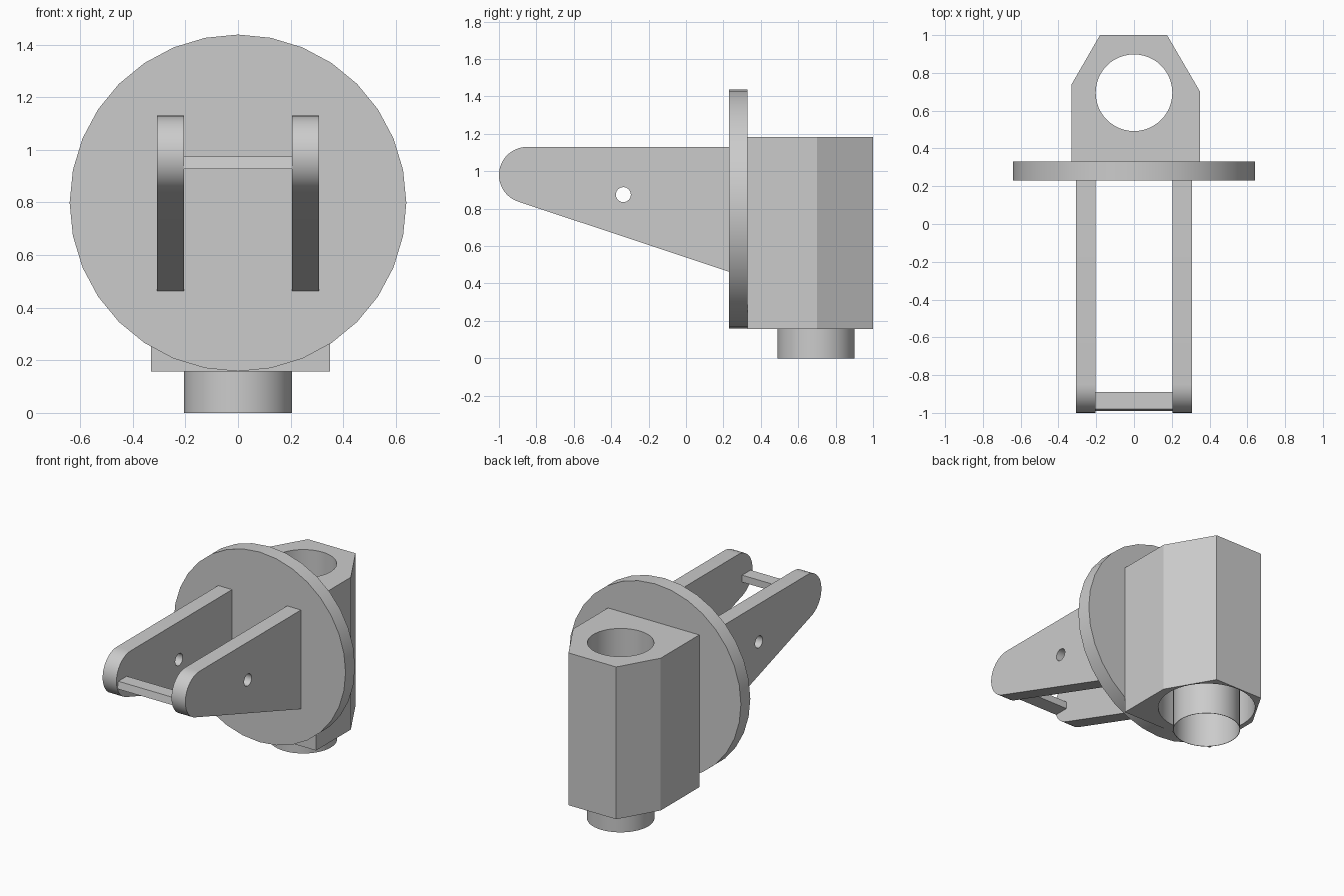
import bpy, bmesh
from math import sin, cos, pi, atan2, radians

cube = bpy.data.objects.get("Cube")
if cube:
    bpy.data.objects.remove(cube, do_unlink=True)

grey = bpy.data.materials.new("plain grey")
grey.use_nodes = True
colour = (0.6, 0.6, 0.6, 1)
grey.diffuse_color = colour
grey.node_tree.nodes["Principled BSDF"].inputs["Base Color"].default_value = colour


def arc(cu, cv, r, start=0, end=2 * pi, n=48, closed=True):
    """Points on a circle, or on an arc with both ends when not closed."""
    count = n if closed else n + 1
    return [(cu + r * cos(start + (end - start) * i / n),
             cv + r * sin(start + (end - start) * i / n)) for i in range(count)]


def prism(name, profile, axis, low, high):
    """Extrude a flat profile along an axis."""
    place = {"x": lambda u, v, w: (w, u, v),
             "y": lambda u, v, w: (u, w, v),
             "z": lambda u, v, w: (u, v, w)}[axis]
    bm = bmesh.new()
    ends = [[bm.verts.new(place(u, v, w)) for u, v in profile] for w in (low, high)]
    for ring in ends:
        bm.faces.new(ring)
    n = len(profile)
    for i in range(n):
        j = (i + 1) % n
        bm.faces.new((ends[0][i], ends[0][j], ends[1][j], ends[1][i]))
    bmesh.ops.recalc_face_normals(bm, faces=bm.faces)
    mesh = bpy.data.meshes.new(name)
    bm.to_mesh(mesh)
    bm.free()
    mesh.materials.append(grey)
    obj = bpy.data.objects.new(name, mesh)
    bpy.context.collection.objects.link(obj)
    return obj


def activate(obj):
    bpy.ops.object.select_all(action="DESELECT")
    obj.select_set(True)
    bpy.context.view_layer.objects.active = obj


def cut(obj, cutter):
    """Subtract the cutter and discard it."""
    mod = obj.modifiers.new("cut", "BOOLEAN")
    mod.operation = "DIFFERENCE"
    mod.solver = "EXACT"
    mod.object = cutter
    activate(obj)
    bpy.ops.object.modifier_apply(modifier=mod.name)
    bpy.data.objects.remove(cutter, do_unlink=True)


def smooth(obj):
    activate(obj)
    bpy.ops.object.shade_smooth_by_angle(angle=radians(25))


# Round flange plate
smooth(prism("flange_plate", arc(0, 0.798, 0.64, n=32), "y", 0.23, 0.33))

# Faceted bearing block with a through bore and a wider recess below
bore_y, bore_r, ceiling = 0.695, 0.203, 0.8
outline = [(-0.33, 0.33), (0.35, 0.33), (0.35, 0.7),
           (0.175, 1), (-0.18, 1), (-0.33, 0.74)]
block = prism("bearing_block", outline, "z", 0.157, 1.182)
cut(block, prism("bore_cutter", arc(0, bore_y, bore_r), "z", -0.1, 1.4))
cut(block, prism("recess_cutter", arc(0, bore_y, 0.298), "z", -0.1, ceiling))
smooth(block)

# Thin sleeve hanging out of the block
sleeve = prism("sleeve", arc(0, bore_y, 0.206), "z", 0, ceiling)
cut(sleeve, prism("sleeve_cutter", arc(0, bore_y, bore_r), "z", -0.1, 1.4))
smooth(sleeve)

# Two tapered fork arms with rounded tips and pin holes
tip_y, tip_z, tip_r = -0.85, 0.98, 0.15
tangent = atan2(-0.952, -0.307) + 2 * pi
side = ([(0.23, 1.13)]
        + arc(tip_y, tip_z, tip_r, pi / 2, tangent, 20, closed=False)
        + [(0.23, 0.463)])
for name, low, high in (("right_arm", -0.308, -0.205), ("left_arm", 0.205, 0.308)):
    arm = prism(name, side, "x", low, high)
    cut(arm, prism("pin_cutter", arc(-0.335, 0.875, 0.04, n=32), "x", -1, 1))
    smooth(arm)

# Flat bar joining the arm tips
prism("cross_bar", [(-0.99, 0.928), (-0.98, 0.975), (-0.89, 0.975), (-0.89, 0.928)],
      "x", -0.205, 0.205)
